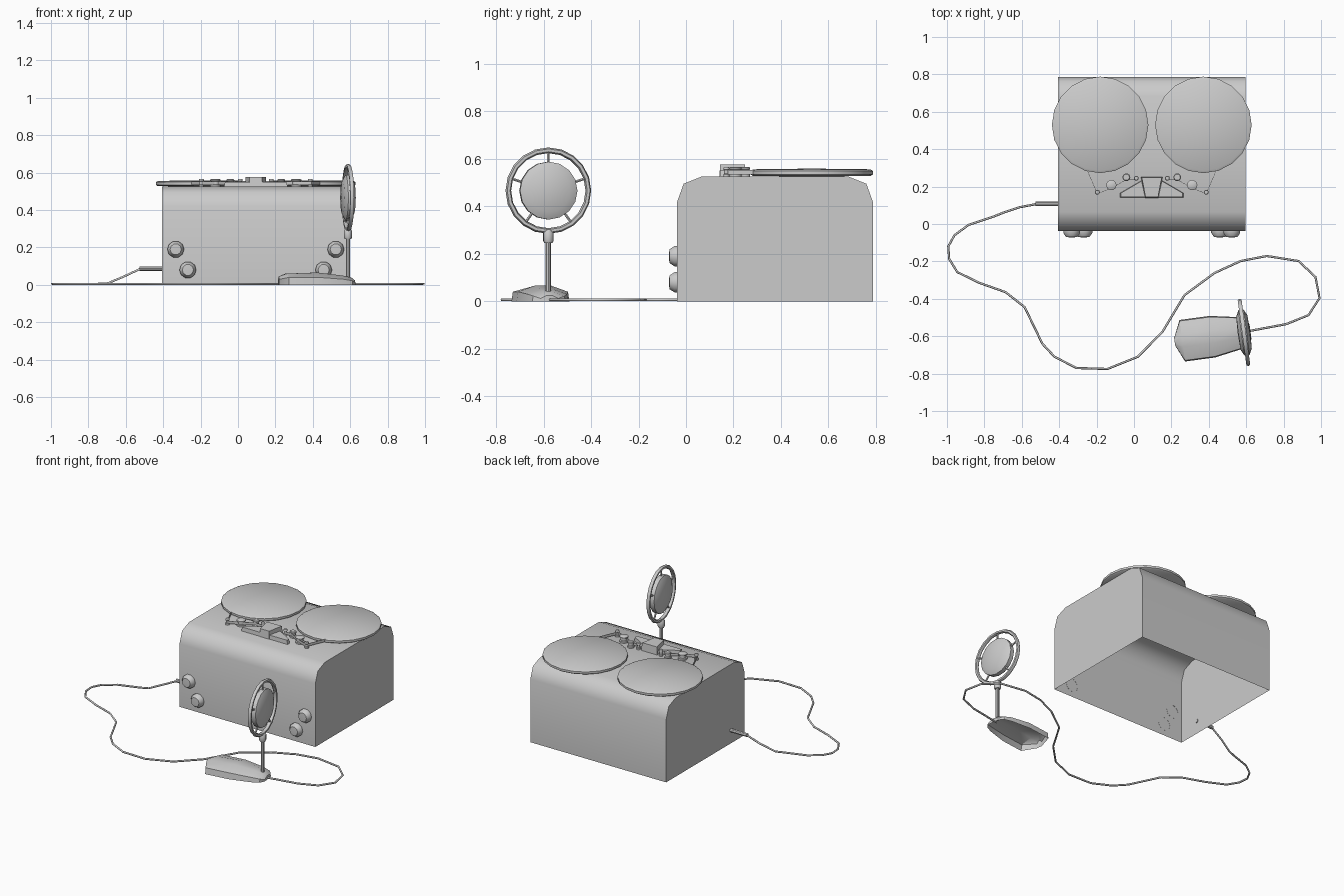
import bpy, bmesh, math
from mathutils import Matrix, Vector

old = bpy.data.objects.get("Cube")
if old:
    bpy.data.objects.remove(old, do_unlink=True)


def finish(name, bm, matrix=Matrix(), smooth=40):
    bmesh.ops.remove_doubles(bm, verts=bm.verts, dist=1e-5)
    bmesh.ops.recalc_face_normals(bm, faces=bm.faces)
    mesh = bpy.data.meshes.new(name)
    bm.to_mesh(mesh)
    bm.free()
    obj = bpy.data.objects.new(name, mesh)
    bpy.context.collection.objects.link(obj)
    obj.matrix_world = matrix
    bpy.ops.object.select_all(action="DESELECT")
    obj.select_set(True)
    bpy.context.view_layer.objects.active = obj
    bpy.ops.object.shade_smooth_by_angle(angle=math.radians(smooth))
    return obj


def lathe(name, profile, sides, matrix=Matrix(), smooth=40):
    """Turn (radius, height) points around local z."""
    bm = bmesh.new()
    verts = [bm.verts.new((r, 0, z)) for r, z in profile]
    edges = [bm.edges.new(pair) for pair in zip(verts, verts[1:])]
    bmesh.ops.spin(bm, geom=verts + edges, axis=(0, 0, 1), cent=(0, 0, 0),
                   angle=math.tau, steps=sides, use_merge=False)
    return finish(name, bm, matrix, smooth)


def rod(name, start, end, radius, sides=8):
    start, end = Vector(start), Vector(end)
    d = end - start
    turn = d.to_track_quat("Z", "Y").to_matrix().to_4x4()
    profile = [(0, 0), (radius, 0), (radius, d.length), (0, d.length)]
    return lathe(name, profile, sides, Matrix.Translation(start) @ turn)


def prism(name, outline, low, high, top_scale=1.0):
    bm = bmesh.new()
    mid = sum((Vector(p) for p in outline), Vector((0, 0))) / len(outline)
    bottom = [bm.verts.new((*p, low)) for p in outline]
    top = [bm.verts.new((*(mid + (Vector(p) - mid) * top_scale), high)) for p in outline]
    bm.faces.new(bottom)
    bm.faces.new(top)
    n = len(outline)
    for i in range(n):
        j = (i + 1) % n
        bm.faces.new((bottom[i], bottom[j], top[j], top[i]))
    return finish(name, bm)


def loft(name, sections, matrix=Matrix(), smooth=40):
    """Skin open sections and close both ends, leaving the underside open."""
    bm = bmesh.new()
    rows = [[bm.verts.new(p) for p in s] for s in sections]
    for a, b in zip(rows, rows[1:]):
        for i in range(len(a) - 1):
            bm.faces.new((a[i], a[i + 1], b[i + 1], b[i]))
    bm.faces.new(rows[0])
    bm.faces.new(rows[-1])
    return finish(name, bm, matrix, smooth)


CX = 0.095    # symmetry line of the recorder
DECK = 0.525  # height of the top deck

# Recorder case, an open-bottomed shell with rounded front and back edges
half_profile = [(0.412, 0), (0.412, 0.42), (0.385, 0.495), (0.31, DECK)]
profile = half_profile + [(-y, z) for y, z in reversed(half_profile)]
loft("recorder_case",
     [[(CX + s * 0.5, 0.375 + y, z) for y, z in profile] for s in (-1, 1)], smooth=50)

# Parts repeated on both sides of the deck
for side, label in ((-1, "right"), (1, "left")):
    def at(dx, y, z=0.0):
        return Vector((CX + side * dx, y, z))

    # Tape reel
    lathe("reel_" + label,
          [(0, 0), (0.248, 0.003), (0.258, 0.01), (0.258, 0.024), (0.246, 0.031), (0, 0.034)],
          20, Matrix.Translation(at(0.276, 0.53, DECK)))

    # Guide rollers
    rollers = [(0.291, 0.17, 0.013), (0.216, 0.208, 0.028),
               (0.136, 0.25, 0.021), (0.083, 0.245, 0.013)]
    for i, (dx, y, r) in enumerate(rollers):
        lathe(f"roller_{label}_{i + 1}",
              [(0, 0), (r, 0), (r, 0.01), (r * 0.75, 0.013), (r * 0.75, 0.027),
               (r, 0.03), (r, 0.037), (r * 0.8, 0.041), (0, 0.041)],
              10, Matrix.Translation(at(dx, y, DECK)))

    # Tape running from the reel past the rollers to the head
    path = [at(0.42, 0.46)] + [at(dx, y - r * 0.6) for dx, y, r in rollers]
    for i, (a, b) in enumerate(zip(path, path[1:])):
        across = (b - a).normalized().cross(Vector((0, 0, 1))) * 0.001
        quad = [a + across, b + across, b - across, a - across]
        prism(f"tape_{label}_{i + 1}", [p.xy for p in quad], DECK + 0.01, DECK + 0.028)

    # Sloping wing beside the head
    wing = [at(0.05, 0.235), at(0.17, 0.165), at(0.17, 0.142), at(0.03, 0.142)]
    prism("head_wing_" + label, [p.xy for p in wing], DECK, DECK + 0.026, 0.92)

    # Front control knobs
    for i, (dx, z) in enumerate(((0.428, 0.19), (0.363, 0.08))):
        lathe(f"knob_{label}_{i + 1}",
              [(0.045, 0), (0.045, 0.012), (0.03, 0.034), (0, 0.036)], 10,
              Matrix.Translation(at(dx, -0.036, z)) @ Matrix.Rotation(math.pi / 2, 4, "X"))

# Tape head between the wings
head = [(-0.058, 0.252), (0.058, 0.252), (0.05, 0.215), (0.036, 0.14), (-0.036, 0.14), (-0.05, 0.215)]
prism("tape_head", [(CX + x, y) for x, y in head], DECK, 0.576, 0.93)

# Plug and cable
rod("cable_plug", (-0.4, 0.107, 0.087), (-0.527, 0.107, 0.087), 0.012)
route = [(-.61, .09), (-.75, .04), (-.885, -.005), (-.96, -.06), (-.993, -.12),
         (-.988, -.187), (-.945, -.257), (-.826, -.315), (-.687, -.364), (-.585, -.444),
         (-.49, -.64), (-.425, -.71), (-.307, -.77), (-.142, -.775), (.02, -.71),
         (.152, -.577), (.27, -.38), (.43, -.262), (.57, -.198), (.71, -.171),
         (.88, -.198), (.97, -.283), (.992, -.396), (.933, -.487), (.815, -.535), (.6, -.575)]
points = [(-0.52, 0.107, 0.087), (*route[0], 0.045), (-0.7, 0.06, 0.007)]
points += [(x, y, 0.006) for x, y in route[1:]]
curve = bpy.data.curves.new("cable", "CURVE")
curve.dimensions = "3D"
curve.bevel_depth = 0.006
curve.bevel_resolution = 1
spline = curve.splines.new("POLY")
spline.points.add(len(points) - 1)
for knot, p in zip(spline.points, points):
    knot.co = (*p, 1)
bpy.context.collection.objects.link(bpy.data.objects.new("cable", curve))

# Microphone base, a ridged wedge
mic = Matrix.Translation((0.588, -0.58, 0)) @ Matrix.Rotation(math.radians(7.6), 4, "Z")
stations = [(-0.374, 0.02, 0.03, 0.045), (-0.333, 0.112, 0.04, 0.06),
            (-0.17, 0.112, 0.04, 0.066), (-0.034, 0.088, 0.03, 0.05),
            (0.015, 0.07, 0.022, 0.04), (0.035, 0.04, 0.012, 0.025)]
loft("microphone_base",
     [[(u, -w, 0), (u, -w * 0.95, edge), (u, -w * 0.3, ridge),
       (u, w * 0.3, ridge), (u, w * 0.95, edge), (u, w, 0)]
      for u, w, edge, ridge in stations], mic, 35)

# Stem and collar
rod("microphone_stem", mic @ Vector((0, 0, 0.03)), mic @ Vector((0, 0, 0.26)), 0.011)
lathe("microphone_collar",
      [(0, 0.245), (0.018, 0.245), (0.022, 0.255), (0.022, 0.288), (0.015, 0.3), (0, 0.3)],
      10, mic)

# Ring, spokes and capsule
hub = mic @ Matrix.Translation((0, 0, 0.466)) @ Matrix.Rotation(math.pi / 2, 4, "Y")
bpy.ops.mesh.primitive_torus_add(major_segments=20, minor_segments=6,
                                 major_radius=0.17, minor_radius=0.012)
ring = bpy.context.object
ring.name = "microphone_ring"
ring.matrix_world = hub
bpy.ops.object.shade_smooth_by_angle(angle=math.radians(60))
lathe("microphone_capsule",
      [(0, -0.034), (0.09, -0.03), (0.122, -0.014), (0.122, 0.014), (0.09, 0.03), (0, 0.034)],
      16, hub)
for i in range(5):
    a = math.pi + i * math.tau / 5
    out = Vector((math.cos(a), math.sin(a), 0))
    rod(f"microphone_spoke_{i + 1}", hub @ (out * 0.11), hub @ (out * 0.168), 0.006, 6)
